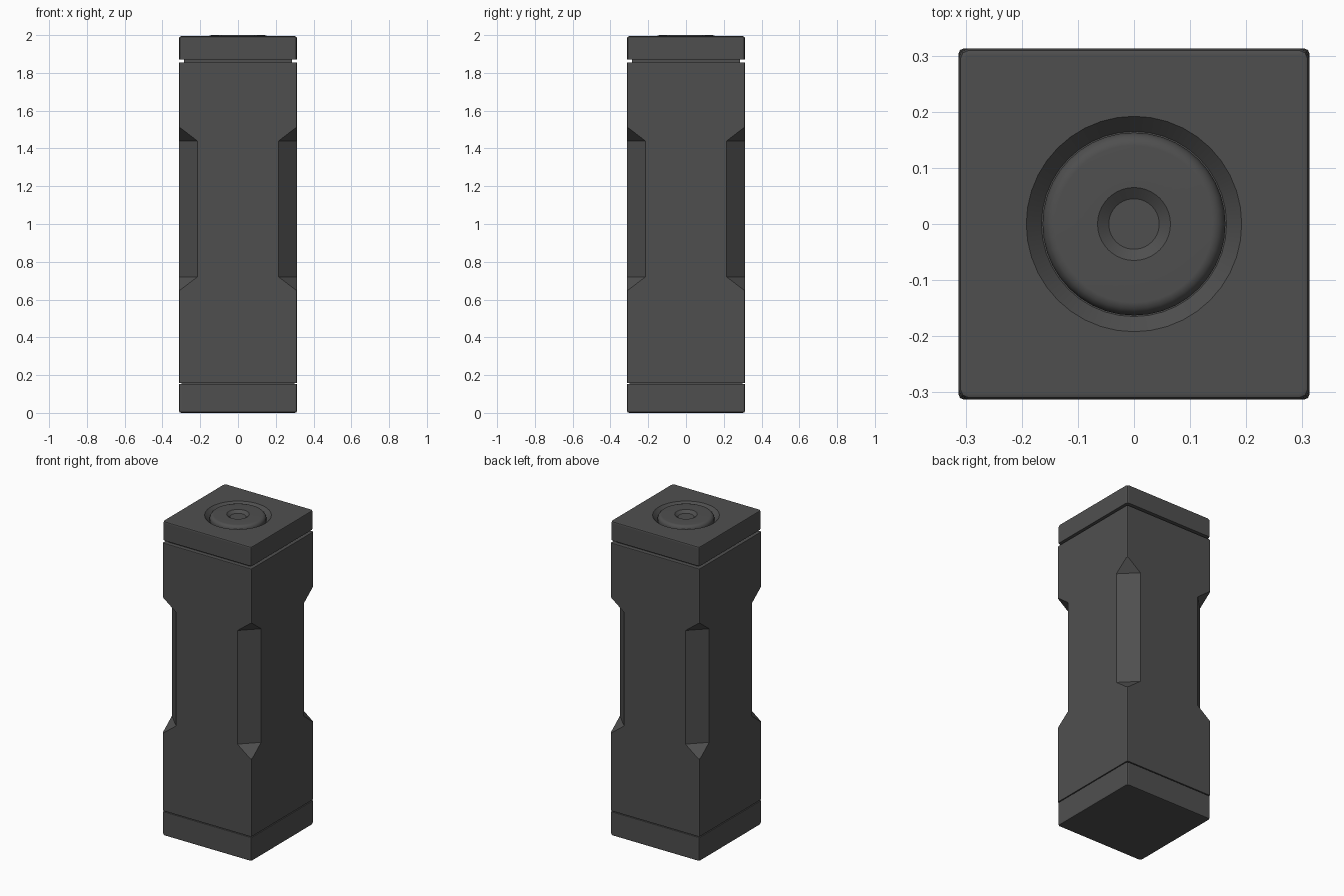
import bpy, bmesh, math
from mathutils import Matrix

if "Cube" in bpy.data.objects:
    bpy.data.objects.remove(bpy.data.objects["Cube"])

H = 0.313  # half width of the pillar

dark = bpy.data.materials.new("dark_grey")
dark.diffuse_color = (0.078, 0.078, 0.078, 1)
dark.use_nodes = True
dark.node_tree.nodes["Principled BSDF"].inputs["Base Color"].default_value = dark.diffuse_color


def activate(ob):
    bpy.ops.object.select_all(action='DESELECT')
    ob.select_set(True)
    bpy.context.view_layer.objects.active = ob


def finish(bm, name):
    bmesh.ops.recalc_face_normals(bm, faces=bm.faces)
    me = bpy.data.meshes.new(name)
    bm.to_mesh(me)
    bm.free()
    me.materials.append(dark)
    ob = bpy.data.objects.new(name, me)
    bpy.context.collection.objects.link(ob)
    return ob


def shade(ob, angle=25):
    """Smooth bevels while large faces stay flat."""
    activate(ob)
    bpy.ops.object.shade_smooth_by_angle(angle=math.radians(angle))
    m = ob.modifiers.new("flat_faces", 'WEIGHTED_NORMAL')
    m.keep_sharp = True
    m.weight = 100
    bpy.ops.object.modifier_apply(modifier=m.name)


def block(name, half, z0, z1, corner=0.0, rim_bottom=0.0, rim_top=0.0):
    """Square block with bevelled uprights and separate rim bevels."""
    bm = bmesh.new()
    bmesh.ops.create_cube(bm, size=1)
    for v in bm.verts:
        v.co = (v.co.x * 2 * half, v.co.y * 2 * half, z1 if v.co.z > 0 else z0)
    if corner:
        up = [e for e in bm.edges if abs(e.verts[0].co.z - e.verts[1].co.z) > 1e-4]
        bmesh.ops.bevel(bm, geom=up, offset=corner, segments=2, profile=0.5, affect='EDGES')
    for z, r in ((z0, rim_bottom), (z1, rim_top)):
        if r:
            rim = [e for e in bm.edges if all(abs(v.co.z - z) < 1e-5 for v in e.verts)]
            bmesh.ops.bevel(bm, geom=rim, offset=r, segments=2, profile=0.5, affect='EDGES')
    return finish(bm, name)


def lathe(name, profile, steps=40):
    bm = bmesh.new()
    vs = [bm.verts.new((r, 0, z)) for r, z in profile]
    es = [bm.edges.new(p) for p in zip(vs, vs[1:])]
    bmesh.ops.spin(bm, geom=vs + es, axis=(0, 0, 1), cent=(0, 0, 0),
                   angle=2 * math.pi, steps=steps, use_duplicate=False)
    bmesh.ops.remove_doubles(bm, verts=bm.verts, dist=1e-5)
    return finish(bm, name)


def cut(ob, cutter):
    cutter.hide_render = True
    m = ob.modifiers.new("cut", 'BOOLEAN')
    m.operation, m.solver, m.object = 'DIFFERENCE', 'EXACT', cutter
    activate(ob)
    bpy.ops.object.modifier_apply(modifier=m.name)
    bpy.data.objects.remove(cutter, do_unlink=True)


# Foot, body and recessed necks in the seams
base = block("base", H, 0, 0.153, 0.015, 0.012, 0.004)
lower_neck = block("lower_neck", 0.30, 0.13, 0.18)
body = block("body", H, 0.157, 1.856, 0.01, 0.004, 0.006)
upper_neck = block("upper_neck", 0.287, 1.83, 1.90)

# Long chamfered notch on each upright corner
near = math.sqrt(2) * (H - 0.049)
far = math.sqrt(2) * H + 0.1
rise = 0.075 / (math.sqrt(2) * 0.049) * (far - near)
prof = [(near, 0.72), (near, 1.44), (far, 1.44 + rise), (far, 0.72 - rise)]
for i in range(4):
    bm = bmesh.new()
    f = bm.faces.new([bm.verts.new((r, -0.3, z)) for r, z in prof])
    ext = bmesh.ops.extrude_face_region(bm, geom=[f])
    for v in ext["geom"]:
        if isinstance(v, bmesh.types.BMVert):
            v.co.y += 0.6
    bm.transform(Matrix.Rotation(math.radians(45 + 90 * i), 4, 'Z'))
    cut(body, finish(bm, "notch_cutter"))

# Cap with a tapered round recess
cap = block("cap", H, 1.870, 1.994, 0.018, 0.006, 0.012)
cut(cap, lathe("recess_cutter", [(0, 1.965), (0.165, 1.965), (0.192, 1.994),
                                 (0.202, 2.005), (0, 2.005)]))

# Round button with a shallow dimple
button = lathe("button", [(0, 1.985), (0.045, 1.985), (0.065, 2.0), (0.14, 2.0),
                          (0.151, 1.997), (0.159, 1.989), (0.163, 1.978),
                          (0.163, 1.95), (0, 1.95)])

for part in (base, lower_neck, body, upper_neck, cap):
    shade(part)
shade(button, 35)
